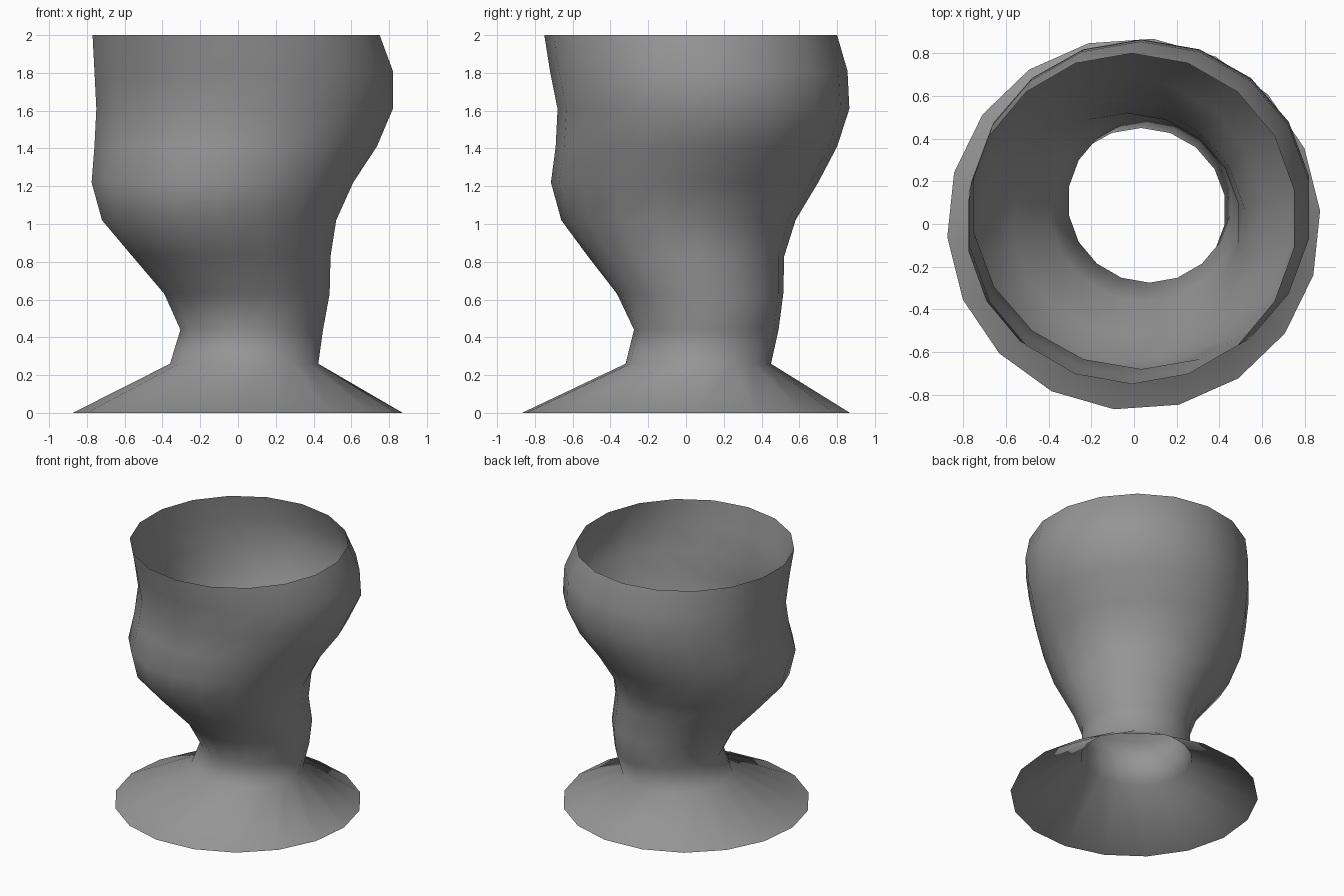
import bpy
import bmesh
import math

default_cube = bpy.data.objects.get("Cube")
if default_cube:
    bpy.data.objects.remove(default_cube, do_unlink=True)

SIDES = 18

# Each ring: height, left and right limits in x, front and back limits in y
RINGS = [
    (0, -.875, .872, -.868, .868),
    (.26, -.36, .425, -.32, .45),
    (.44, -.305, .45, -.275, .49),
    (.63, -.39, .485, -.365, .515),
    (.83, -.56, .49, -.52, .52),
    (1.02, -.72, .52, -.66, .58),
    (1.22, -.775, .61, -.715, .7),
    (1.41, -.76, .735, -.69, .8),
    (1.61, -.75, .82, -.68, .865),
    (1.81, -.76, .82, -.72, .855),
    (2, -.77, .75, -.75, .8),
]


def make_material(name, value):
    material = bpy.data.materials.new(name)
    material.use_nodes = True
    color = (value, value, value, 1)
    material.diffuse_color = color
    material.node_tree.nodes["Principled BSDF"].inputs["Base Color"].default_value = color
    return material


def add_ring(bm, ring, phase):
    """Add a horizontal polygon ring that fills the given limits."""
    height, left, right, front, back = ring
    angles = [math.radians(phase) + math.tau * i / SIDES for i in range(SIDES)]
    reach_x = max(math.cos(a) for a in angles)
    reach_y = max(math.sin(a) for a in angles)
    center_x, center_y = (left + right) / 2, (front + back) / 2
    radius_x = (right - left) / 2 / reach_x
    radius_y = (back - front) / 2 / reach_y
    return [bm.verts.new((center_x + radius_x * math.cos(a),
                          center_y + radius_y * math.sin(a), height))
            for a in angles]


def loft(bm, lower, upper):
    """Join two rings with a band of quads."""
    for i in range(SIDES):
        j = (i + 1) % SIDES
        bm.faces.new((lower[i], lower[j], upper[j], upper[i])).smooth = True


# Open, swaying vessel: flared foot, narrow neck and wide bowl in one shell
bm = bmesh.new()
rings = [add_ring(bm, ring, 4 if index == 0 else 10)
         for index, ring in enumerate(RINGS)]
for lower, upper in zip(rings, rings[1:]):
    loft(bm, lower, upper)

mesh = bpy.data.meshes.new("twisted_goblet")
bm.to_mesh(mesh)
bm.free()
mesh.materials.append(make_material("plain grey", .3))
goblet = bpy.data.objects.new("twisted_goblet", mesh)
bpy.context.collection.objects.link(goblet)
